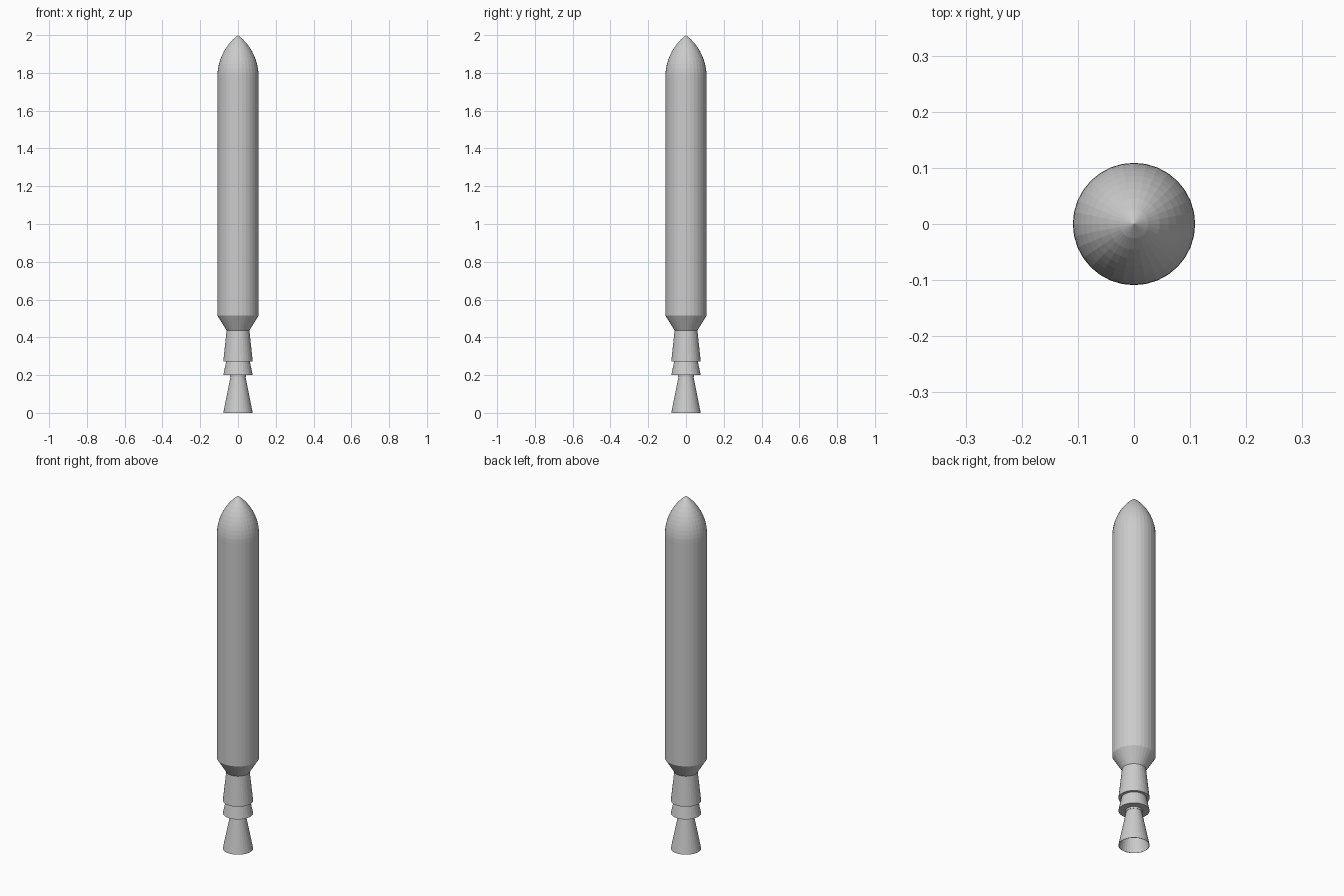
import bpy, bmesh, math

SIDES = 32

cube = bpy.data.objects.get("Cube")
if cube:
    bpy.data.objects.remove(cube, do_unlink=True)

grey = bpy.data.materials.new("light_grey")
grey.use_nodes = True
colour = (0.6, 0.6, 0.6, 1)
grey.diffuse_color = colour
grey.node_tree.nodes["Principled BSDF"].inputs["Base Color"].default_value = colour


def lathe(name, profile):
    """Turn (radius, height) points, listed bottom to top, around z."""
    bm = bmesh.new()
    rings = []
    for r, z in profile:
        count = SIDES if r > 0 else 1
        rings.append([bm.verts.new((r * math.cos(math.tau * i / SIDES),
                                    r * math.sin(math.tau * i / SIDES), z))
                      for i in range(count)])
    for low, high in zip(rings, rings[1:]):
        for i in range(SIDES):
            j = (i + 1) % SIDES
            corners = [low[i % len(low)], low[j % len(low)],
                       high[j % len(high)], high[i % len(high)]]
            bm.faces.new(list(dict.fromkeys(corners)))
    mesh = bpy.data.meshes.new(name)
    bm.to_mesh(mesh)
    bm.free()
    mesh.materials.append(grey)
    obj = bpy.data.objects.new(name, mesh)
    bpy.context.collection.objects.link(obj)
    return obj


# Engine bell, open at the bottom
bell = lathe("engine_bell", [(0.078, 0), (0.038, 0.2)])
wall = bell.modifiers.new("wall", 'SOLIDIFY')
wall.thickness = 0.002
wall.offset = -1

# Flared collars with flat undersides
lathe("lower_collar", [(0, 0.19), (0.042, 0.19), (0.042, 0.2),
                       (0.078, 0.2), (0.062, 0.275)])
lathe("upper_collar", [(0, 0.272), (0.078, 0.272), (0.06, 0.44)])

# Tank body with tapered base and a pointed, rounded nose
R, BASE, TIP = 0.109, 1.78, 2.0
length = TIP - BASE
arc = (R * R + length * length) / (2 * R)
nose = []
for k in range(11):
    h = length * k / 10
    r = math.sqrt(arc * arc - h * h) - (arc - R)
    nose.append((r if k < 10 else 0, BASE + h))
lathe("body", [(0, 0.436), (0.06, 0.436), (R, 0.515)] + nose)
